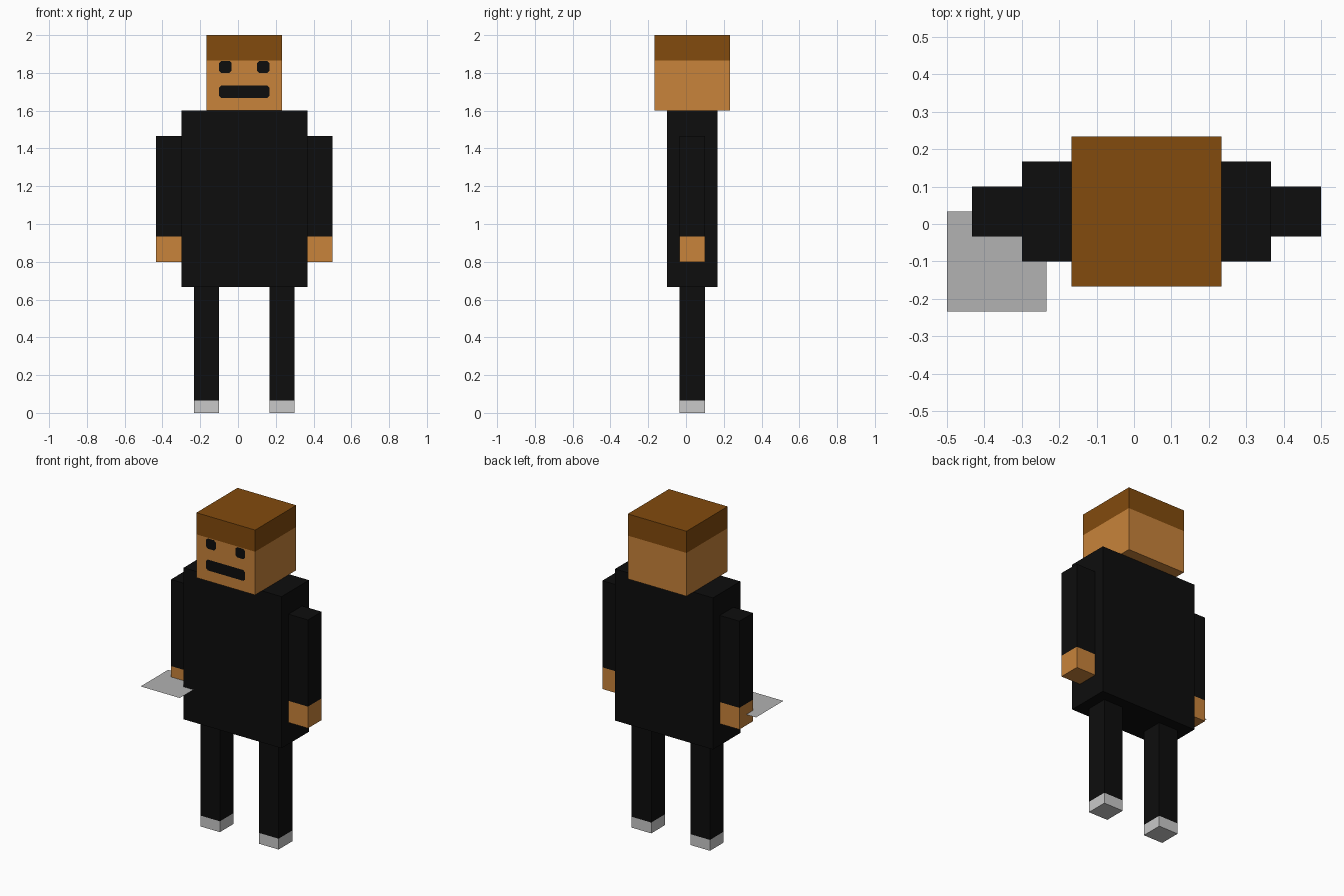
import bpy
import bmesh
from mathutils import Vector

if "Cube" in bpy.data.objects:
    bpy.data.objects.remove(bpy.data.objects["Cube"])

U = 1 / 15  # block unit


def material(name, rgb):
    m = bpy.data.materials.new(name)
    m.diffuse_color = (*rgb, 1)
    m.use_nodes = True
    m.node_tree.nodes["Principled BSDF"].inputs["Base Color"].default_value = m.diffuse_color
    return m


SKIN = material("skin", (0.578, 0.227, 0.043))
HAIR = material("brown hair", (0.223, 0.069, 0.004))
BLACK = material("black cloth", (0.004, 0.004, 0.004))
SHOE = material("light grey shoe", (0.578, 0.578, 0.578))
PLATE = material("grey plate", (0.445, 0.445, 0.445))


def finish(name, bm, mats):
    mesh = bpy.data.meshes.new(name)
    bm.to_mesh(mesh)
    bm.free()
    for m in mats:
        mesh.materials.append(m)
    obj = bpy.data.objects.new(name, mesh)
    bpy.context.collection.objects.link(obj)
    return obj


def box(name, lo, hi, mats, split=None):
    """Box between two corners in block units; above split takes the second colour."""
    lo, hi = Vector(lo) * U, Vector(hi) * U
    bm = bmesh.new()
    bmesh.ops.create_cube(bm, size=1)
    for v in bm.verts:
        v.co = Vector([(lo[i] + hi[i]) / 2 + v.co[i] * (hi[i] - lo[i]) for i in range(3)])
    if split is not None:
        bmesh.ops.bisect_plane(bm, geom=bm.verts[:] + bm.edges[:] + bm.faces[:],
                               plane_co=(0, 0, split * U), plane_no=(0, 0, 1))
        for f in bm.faces:
            f.material_index = int(f.calc_center_median().z > split * U)
    return finish(name, bm, mats)


def face_mark(name, x0, x1, z0, z1, cut=0.012):
    """Thin painted shape with clipped corners on the front of the head."""
    x0, x1, z0, z1 = (v * U for v in (x0, x1, z0, z1))
    y = -2.5 * U - 0.002
    outline = [(x0 + cut, z0), (x1 - cut, z0), (x1, z0 + cut), (x1, z1 - cut),
               (x1 - cut, z1), (x0 + cut, z1), (x0, z1 - cut), (x0, z0 + cut)]
    bm = bmesh.new()
    bm.faces.new([bm.verts.new((x, y, z)) for x, z in outline])
    return finish(name, bm, [BLACK])


# Head with hair band, and body
box("head", (-2.5, -2.5, 24), (3.5, 3.5, 30), [SKIN, HAIR], split=28)
box("torso", (-4.5, -1.5, 10), (5.5, 2.5, 24), [BLACK])

# Limbs, mirrored about the body's middle line at x = 0.5
for side, s in (("left", 1), ("right", -1)):
    def span(a, b):
        return sorted((0.5 + s * a, 0.5 + s * b))
    a0, a1 = span(5, 7)
    box(side + "_arm", (a0, -0.5, 12), (a1, 1.5, 22), [SKIN, BLACK], split=14)
    l0, l1 = span(2, 4)
    box(side + "_leg", (l0, -0.5, 0), (l1, 1.5, 10), [SHOE, BLACK], split=1)
    e0, e1 = span(1, 2)
    face_mark(side + "_eye", e0, e1, 27, 27.95)

face_mark("mouth", -1.5, 2.5, 25, 26)

# Flat sheet held in the right hand
bm = bmesh.new()
bm.faces.new([bm.verts.new((x * U, y * U, 13 * U))
              for x, y in ((-7.5, -3.5), (-3.5, -3.5), (-3.5, 0.5), (-7.5, 0.5))])
finish("held_sheet", bm, [PLATE])
